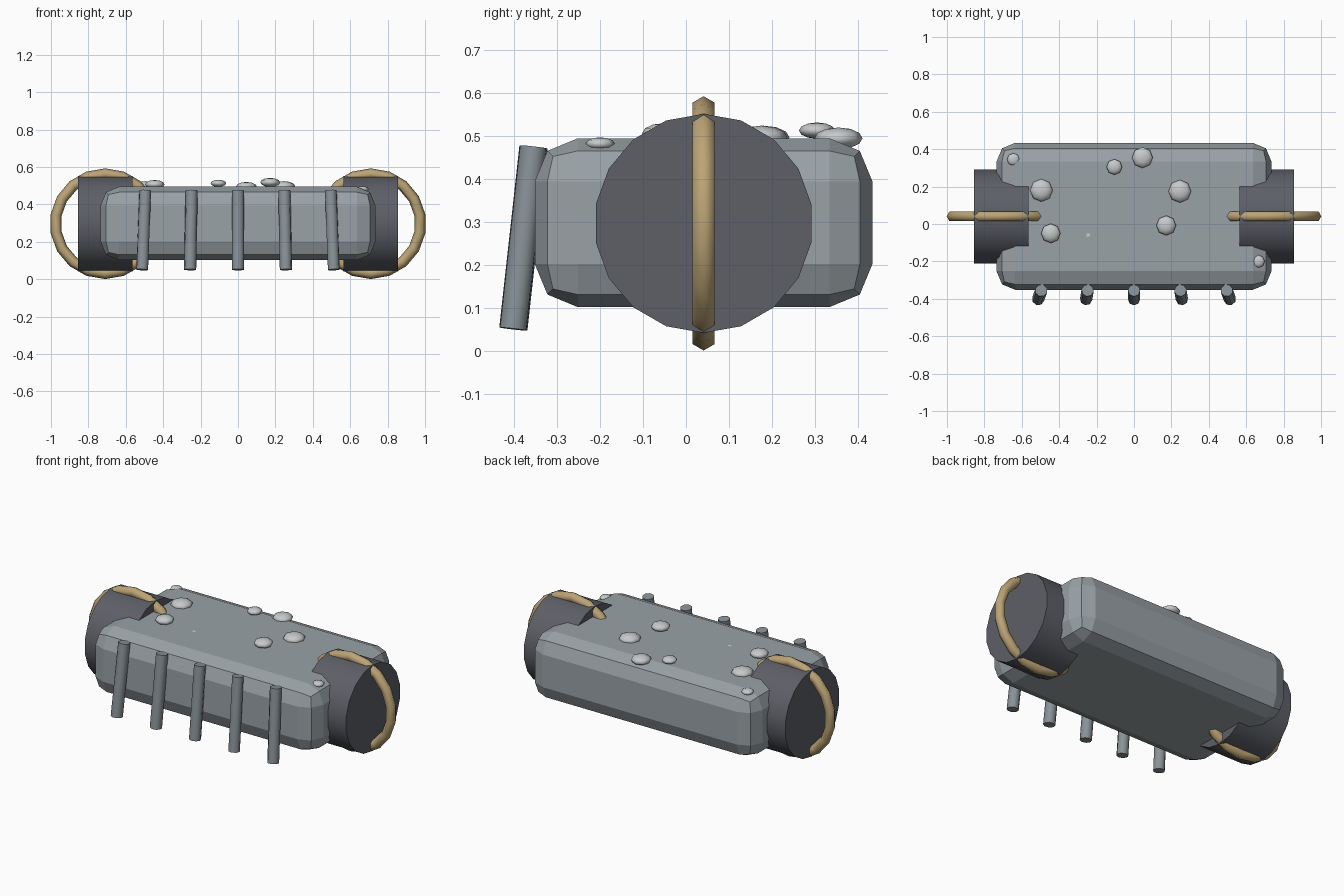
import bpy, math
from mathutils import Vector

if "Cube" in bpy.data.objects:
    bpy.data.objects.remove(bpy.data.objects["Cube"])

CY, CZ = 0.041, 0.297  # shared axis of body, drums and rings


def material(name, rgb):
    m = bpy.data.materials.new(name)
    m.diffuse_color = (*rgb, 1)
    m.use_nodes = True
    m.node_tree.nodes["Principled BSDF"].inputs["Base Color"].default_value = m.diffuse_color
    return m


GREY = material("body grey", (0.32, 0.36, 0.385))
STEEL = material("rod grey", (0.25, 0.29, 0.315))
DARK = material("dark drum", (0.11, 0.115, 0.135))
TAN = material("tan rope", (0.50, 0.37, 0.18))
PALE = material("pale stud", (0.56, 0.59, 0.60))


def finish(name, mat, smooth=None):
    ob = bpy.context.object
    ob.name = name
    bpy.ops.object.transform_apply(location=False, rotation=True, scale=True)
    ob.data.materials.append(mat)
    if smooth:
        bpy.ops.object.shade_smooth_by_angle(angle=math.radians(smooth))
    return ob


# Chamfered body block
bpy.ops.mesh.primitive_cube_add(size=1, location=(0, CY, 0.2985))
bpy.context.object.scale = (1.47, 0.786, 0.393)
body = finish("body", GREY)
bev = body.modifiers.new("bevel", 'BEVEL')
bev.width, bev.segments = 0.1, 2

# End drums with a rope ring looped around each
for side, s in (("left", -1), ("right", 1)):
    bpy.ops.mesh.primitive_cylinder_add(
        vertices=18, radius=0.255, depth=0.29,
        location=(s * 0.71, CY, CZ), rotation=(0, math.pi / 2, 0))
    bpy.context.object.rotation_euler = (math.pi / 2, 0, math.pi / 2)
    # first vertex lies on the y axis, flats at top and bottom
    finish(side + "_drum", DARK, 30)

    bpy.ops.mesh.primitive_torus_add(
        major_segments=18, minor_segments=6,
        major_radius=0.2665, minor_radius=0.0295, location=(s * 0.71, CY, CZ))
    bpy.context.object.rotation_euler = (math.pi / 2, math.pi / 2, 0)
    finish(side + "_rope_ring", TAN, 80)

# Row of splayed rods on the front
for i in range(-2, 3):
    top = Vector((i * 0.248, -0.355, 0.475))
    bottom = Vector((i * 0.256, -0.402, 0.051))
    bpy.ops.mesh.primitive_cylinder_add(
        vertices=8, radius=0.033, depth=(top - bottom).length,
        location=(top + bottom) / 2)
    bpy.context.object.rotation_euler = (top - bottom).to_track_quat('Z', 'Y').to_euler()
    finish("front_rod_%d" % (i + 3), STEEL, 50)

# Flattened studs scattered on the top: x, y, z, radius
studs = [
    (-0.645, 0.345, 0.485, 0.034), (-0.495, 0.18, 0.497, 0.061),
    (-0.445, -0.05, 0.507, 0.052), (-0.245, -0.06, 0.481, 0.034),
    (-0.105, 0.305, 0.513, 0.042), (0.045, 0.355, 0.495, 0.056),
    (0.245, 0.175, 0.497, 0.061), (0.172, -0.008, 0.518, 0.053),
    (0.665, -0.20, 0.482, 0.034)]
for i, (x, y, z, r) in enumerate(studs):
    bpy.ops.mesh.primitive_uv_sphere_add(segments=8, ring_count=6, radius=r, location=(x, y, z))
    bpy.context.object.scale.z = 0.45
    finish("stud_%d" % (i + 1), PALE, 60)
